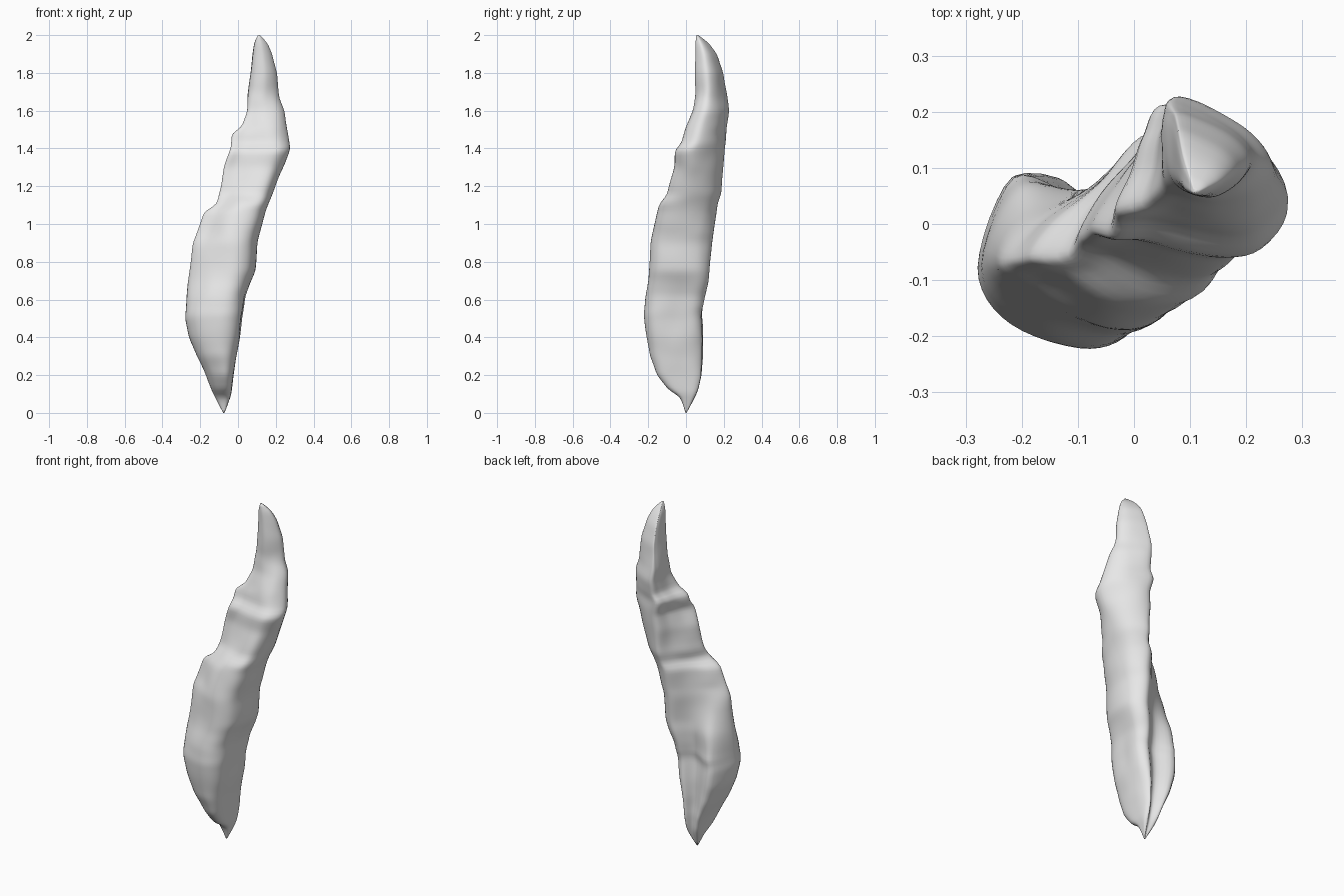
import bpy
import bmesh
from mathutils import Vector, noise

default_cube = bpy.data.objects.get("Cube")
if default_cube:
    bpy.data.objects.remove(default_cube, do_unlink=True)

ROWS = 120          # height slices
STEPS = 6           # curve samples between section points
UNIT = 0.01         # measurements below are in hundredths

# Side outlines: (height, lowest, highest)
WIDTH = [(0, -7.8, -7.2), (4, -10, -5.5), (10, -13, -3.5), (20, -17, -2.5),
         (30, -22, -1), (40, -26, 1), (50, -28, 2), (62, -27, 4), (75, -25.5, 9),
         (90, -24, 10.5), (100, -20.5, 13), (107, -18, 15), (110, -12, 16),
         (120, -9, 20), (130, -7.5, 24), (140, -3.5, 27.5), (148, -3, 26.5),
         (151, 1.5, 26), (160, 4.5, 24.5), (166, 5, 22), (180, 6.5, 20.5),
         (190, 7.5, 18), (196, 8.5, 15.5), (200, 10.5, 11.5)]
DEPTH = [(0, -0.3, 0.3), (4, -1.5, 2.5), (9, -3.5, 5), (12, -9, 6.5), (20, -15.5, 8.5),
         (30, -19, 9), (40, -20.5, 9), (52, -22.5, 8.5), (60, -22, 10), (70, -20, 12),
         (90, -18.5, 13.5), (100, -16.5, 15), (111, -14, 17), (116, -10, 19),
         (130, -6, 20), (139, -6, 20.5), (143, -2, 21), (150, 0, 21.5),
         (160, 3.5, 22.5), (170, 5, 21.5), (180, 5, 20), (190, 5, 16.5),
         (196, 5, 12), (200, 5.5, 6.5)]

# Cross-sections, from the left crest round the front, right and back
LOWER = [(-28, -8), (-22, -18), (-8, -22.5), (0, -18), (2, -5),
         (1.5, 4), (-3, 8), (-10, 4), (-22, 8)]
MIDDLE = [(-20.5, -6), (-14, -10), (-2, -16.5), (9, -14), (13, -2),
          (12, 9), (4, 15), (-6, 7), (-16, 0)]
UPPER = [(-3.5, -2), (3, -3), (12, -5), (22, -5.5), (27.5, 3),
         (20, 15), (7, 20.5), (3, 13), (0, 6)]
POINT = [(5.8, 8), (9, 5.5), (14, 5), (19, 8), (21, 12),
         (17, 16.5), (7, 21), (5, 19), (5, 13)]


def sample(table, height):
    """Linear lookup in a table keyed by height."""
    for low, high in zip(table, table[1:]):
        if height <= high[0]:
            t = (height - low[0]) / (high[0] - low[0])
            return [a + (b - a) * t for a, b in zip(low[1:], high[1:])]
    return list(table[-1][1:])


def smooth(values):
    """Soften a list of ranges, keeping both ends."""
    inner = [[(a + 2 * b + c) / 4 for a, b, c in zip(*trio)]
             for trio in zip(values, values[1:], values[2:])]
    return [values[0]] + inner + [values[-1]]


def rounded(points):
    """Closed smooth curve through the section points."""
    count = len(points)
    curve = []
    for i in range(count):
        p, q, r, s = (Vector(points[(i + k) % count]) for k in (-1, 0, 1, 2))
        for step in range(STEPS):
            t = step / STEPS
            curve.append(q + (r - p) * t / 2
                         + (p - q * 2.5 + r * 2 - s / 2) * t ** 2
                         + (q * 3 - r * 3 + s - p) * t ** 3 / 2)
    return curve


def normalised(curve):
    """Scale a curve to fill a unit square."""
    columns = []
    for axis in range(2):
        values = [p[axis] for p in curve]
        low, span = min(values), max(values) - min(values)
        columns.append([(v - low) / span for v in values])
    return list(zip(*columns))


# Blend the sections up the shard and fit each to the outlines
sections = [(height, *[c for p in normalised(rounded(shape)) for c in p])
            for height, shape in ((0, LOWER), (55, LOWER), (95, MIDDLE),
                                  (140, UPPER), (172, POINT), (200, POINT))]
heights = [200 * i / (ROWS - 1) for i in range(ROWS)]
widths = smooth([sample(WIDTH, h) for h in heights])
depths = smooth([sample(DEPTH, h) for h in heights])

bm = bmesh.new()
rings = []
for height, (left, right), (front, back) in zip(heights, widths, depths):
    flat = sample(sections, height)
    ring = []
    for u, v in normalised(list(zip(flat[::2], flat[1::2]))):
        place = Vector((left + (right - left) * u, front + (back - front) * v, height))
        ring.append(bm.verts.new(place * UNIT))
    rings.append(ring)

# Skin and end caps
for lower, upper in zip(rings, rings[1:]):
    for i in range(len(lower)):
        j = (i + 1) % len(lower)
        bm.faces.new((lower[i], lower[j], upper[j], upper[i]))
bm.faces.new(list(reversed(rings[0])))
bm.faces.new(rings[-1])

# Gentle worn lumps, fading towards the two tips
bm.normal_update()
for vert in bm.verts:
    fade = min(1, vert.co.z * 4, (2 - vert.co.z) * 4)
    bump = noise.noise(Vector((vert.co.x * 9, vert.co.y * 9, vert.co.z * 6)))
    vert.co += vert.normal * bump * fade * 0.007

mesh = bpy.data.meshes.new("stone_shard")
bm.to_mesh(mesh)
bm.free()
shard = bpy.data.objects.new("stone_shard", mesh)
bpy.context.collection.objects.link(shard)

# Plain pale grey
grey = bpy.data.materials.new("pale_grey")
grey.use_nodes = True
colour = (0.8, 0.8, 0.8, 1)
grey.diffuse_color = colour
for node in grey.node_tree.nodes:
    if node.type == 'BSDF_PRINCIPLED':
        node.inputs["Base Color"].default_value = colour
mesh.materials.append(grey)
for polygon in mesh.polygons:
    polygon.use_smooth = True
